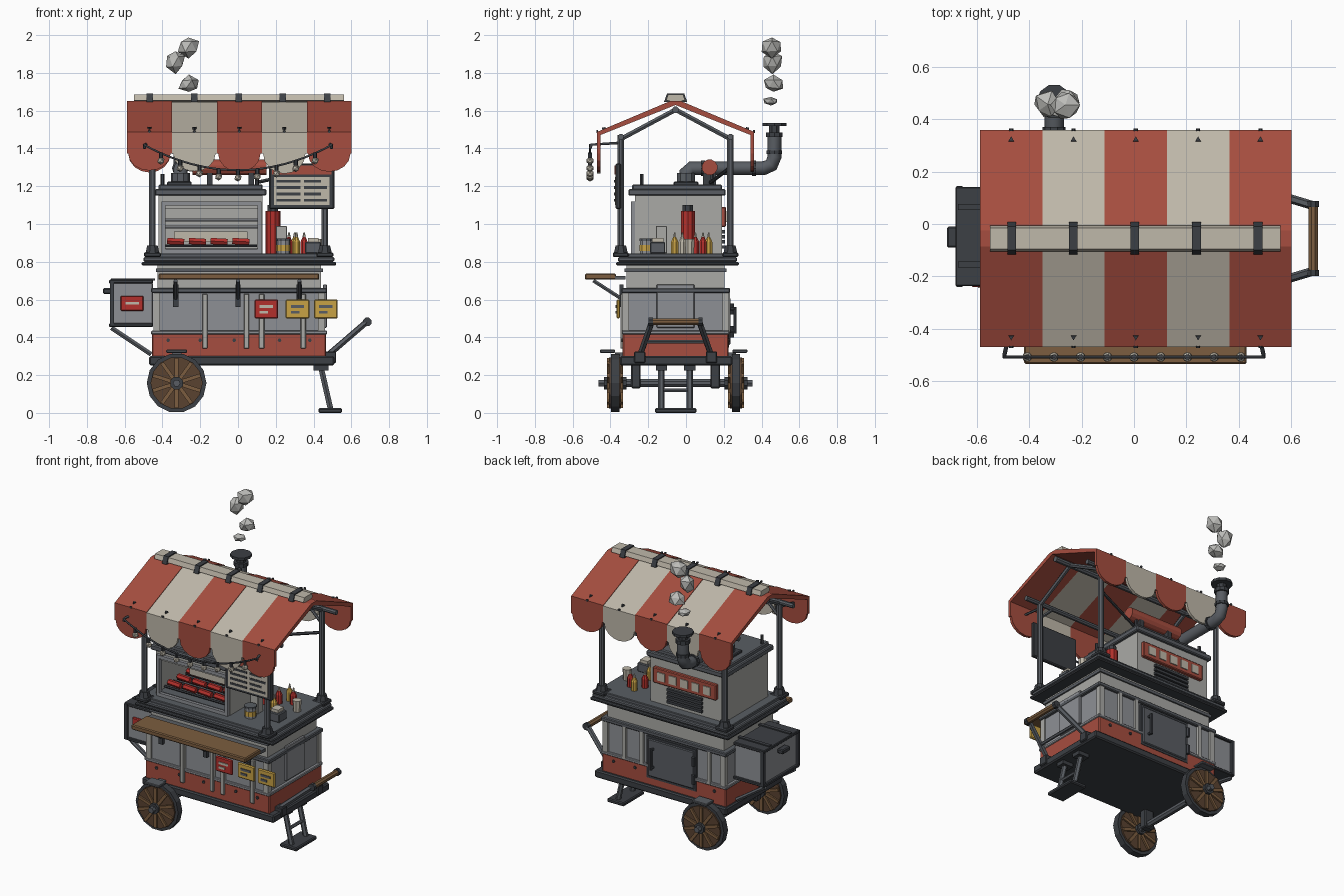
import bpy, bmesh, random
from math import pi, sin, cos
from mathutils import Vector, Matrix

random.seed(4)
COL = dict(red=(.38, .075, .05), cream=(.52, .48, .40), dark=(.045, .05, .058), slate=(.10, .11, .125),
           steel=(.27, .28, .30), light=(.40, .40, .38), wood=(.20, .11, .05), wood2=(.10, .055, .03),
           yellow=(.58, .36, .06), hot=(.45, .03, .025), smoke=(.5, .5, .48))
MATS = {}
for k, c in COL.items():
    MATS[k] = bpy.data.materials.new(k)
    MATS[k].diffuse_color = (*c, 1)


def finish(name, bm, mat, bevel=0):
    if bevel:
        bmesh.ops.bevel(bm, geom=bm.edges[:], offset=bevel, segments=1, affect='EDGES')
    bmesh.ops.recalc_face_normals(bm, faces=bm.faces[:])
    me = bpy.data.meshes.new(name)
    bm.to_mesh(me)
    bm.free()
    me.materials.append(MATS[mat])
    ob = bpy.data.objects.new(name, me)
    bpy.context.collection.objects.link(ob)
    return ob


def box(name, x0, x1, y0, y1, z0, z1, mat, bevel=0):
    bm = bmesh.new()
    m = Matrix.Translation(((x0+x1)/2, (y0+y1)/2, (z0+z1)/2)) @ Matrix.Diagonal((x1-x0, y1-y0, z1-z0, 1))
    bmesh.ops.create_cube(bm, size=1, matrix=m)
    return finish(name, bm, mat, bevel)


def rod(name, a, b, r, mat, n=8, r2=None):
    a, b = Vector(a), Vector(b)
    bm = bmesh.new()
    m = Matrix.Translation((a+b)/2) @ (b-a).to_track_quat('Z', 'Y').to_matrix().to_4x4() @ Matrix.Rotation(pi/n, 4, 'Z')
    bmesh.ops.create_cone(bm, cap_ends=True, segments=n, radius1=r, radius2=r if r2 is None else r2,
                          depth=(b-a).length, matrix=m)
    return finish(name, bm, mat)


def prism(name, pts, axis, a0, a1, mat):
    bm = bmesh.new()
    put = {'x': lambda p, a: (a, p[0], p[1]), 'y': lambda p, a: (p[0], a, p[1])}[axis]
    f = bm.faces.new([bm.verts.new(put(p, a0)) for p in pts])
    ext = bmesh.ops.extrude_face_region(bm, geom=[f])['geom']
    d = Vector((a1-a0, 0, 0)) if axis == 'x' else Vector((0, a1-a0, 0))
    bmesh.ops.translate(bm, vec=d, verts=[v for v in ext if isinstance(v, bmesh.types.BMVert)])
    return finish(name, bm, mat)


def tube(name, pts, r, mat, res=2):
    cu = bpy.data.curves.new(name, 'CURVE')
    cu.dimensions, cu.bevel_depth, cu.bevel_resolution, cu.use_fill_caps = '3D', r, res, True
    sp = cu.splines.new('POLY')
    sp.points.add(len(pts)-1)
    for p, c in zip(sp.points, pts):
        p.co = (*c, 1)
    cu.materials.append(MATS[mat])
    ob = bpy.data.objects.new(name, cu)
    bpy.context.collection.objects.link(ob)


def ring(name, x0, x1, y0, y1, z0, z1, w, mat):  # picture frame facing -y / +y
    box(name, x0, x1, y0, y1, z1-w, z1, mat)
    box(name, x0, x1, y0, y1, z0, z0+w, mat)
    for a in (x0, x1-w):
        box(name, a, a+w, y0, y1, z0+w, z1-w, mat)


C = -.055  # y centre of the cart
# chassis and lower body
box('chassis', -.47, .51, -.35, .245, .25, .30, 'dark', .008)
box('red_skirt', -.455, .467, -.335, .225, .29, .42, 'red', .006)
box('skirt_trim', -.46, .472, -.34, .23, .415, .435, 'steel', .004)
box('body', -.44, .452, -.325, .215, .42, .65, 'steel')
box('body_trim', -.46, .472, -.342, .232, .635, .662, 'slate', .005)
box('body_upper', -.425, .44, -.315, .205, .66, .78, 'light')
box('upper_trim', -.435, .45, -.325, .215, .745, .765, 'slate')
for x in (-.37, -.2, -.02, .22, .38):
    for y in (-.337, .227):
        rod('skirt_rivet', (x, y-.005, .385), (x, y+.005, .385), .01, 'dark', 6)
for x in (-.43, .442):
    for y in (-.32, .21):
        box('corner_post', x-.018, x+.018, y-.018, y+.018, .43, .64, 'light')
for x in (-.175, .045, .125, .345):
    box('front_slat', x-.014, x+.014, -.348, -.32, .34, .63, 'light', .004)
for x in (-.33, .17, .3):
    box('back_slat', x-.012, x+.012, .2, .232, .42, .64, 'light')
box('right_panel', .45, .47, -.155, .045, .45, .68, 'steel', .004)
# back door
box('back_door', -.22, .12, .21, .235, .36, .61, 'slate', .005)
ring('door_frame', -.235, .135, .21, .228, .345, .625, .015, 'dark')
rod('door_handle', (.08, .26, .42), (.08, .26, .56), .01, 'dark', 6)
for z in (.43, .55):
    rod('handle_stub', (.08, .23, z), (.08, .262, z), .009, 'dark', 6)
    rod('door_hinge', (-.225, .243, z-.03), (-.225, .243, z+.03), .012, 'dark', 6)
# hanging signs
for x, m, n in ((.15, 'hot', 'cream'), (.315, 'yellow', 'slate'), (.465, 'yellow', 'slate')):
    box('sign_plate', x-.063, x+.063, -.368, -.35, .5, .6, m, .006)
    box('sign_bar', x-.035, x+.035, -.373, -.366, .555, .57, n)
    box('sign_bar', x-.035, x+.01, -.373, -.366, .525, .54, n)
# counter
box('counter_base', -.51, .52, -.37, .28, .78, .80, 'dark', .006)
box('counter_mid', -.50, .51, -.36, .27, .80, .825, 'slate', .006)
box('counter_top', -.48, .49, -.345, .25, .82, .845, 'slate', .004)
# fold-out shelf
box('front_shelf', -.42, .43, -.535, -.37, .705, .738, 'wood', .006)
for x in (-.33, 0, .325):
    rod('shelf_strut', (x, -.49, .70), (x, -.335, .60), .011, 'slate', 6)
    box('strut_plate', x-.014, x+.014, -.352, -.33, .56, .68, 'dark')
box('shelf_hinge', -.42, .43, -.375, -.32, .705, .725, 'slate')
# side box
box('side_box', -.665, -.45, -.225, .13, .465, .69, 'steel', .006)
for z in (.455, .685):
    box('side_box_rim', -.682, -.45, -.237, .142, z, z+.02, 'dark', .004)
for y in (-.23, .135):
    box('side_box_edge', -.678, -.656, y-.011, y+.011, .46, .7, 'dark')
    rod('side_bracket', (-.67, y*.85, .45), (-.46, y*.85, .31), .014, 'slate', 6)
for y in (-.155, .065):
    box('lid_strap', -.672, -.44, y-.012, y+.012, .70, .712, 'dark')
box('side_latch', -.715, -.67, -.09, -.01, .63, .66, 'dark', .006)
box('side_label', -.622, -.50, -.24, -.22, .54, .62, 'hot', .005)
box('label_bar', -.595, -.525, -.244, -.236, .575, .588, 'cream')
# wheels
for s in (-1, 1):
    y = C + s*.32
    rod('tyre', (-.325, y-.022, .158), (-.325, y+.022, .158), .158, 'dark', 14)
    rod('wheel_disc', (-.325, y-.032, .158), (-.325, y+.032, .158), .138, 'wood2', 14)
    for i in range(10):
        bm = bmesh.new()
        m = (Matrix.Translation((-.325, y, .158)) @ Matrix.Rotation(i*pi/5, 4, 'Y') @ Matrix.Translation((0, 0, .08))
             @ Matrix.Diagonal((.02, .085, .105, 1)))
        bmesh.ops.create_cube(bm, size=1, matrix=m)
        finish('wheel_spoke', bm, 'wood')
    rod('wheel_hub', (-.325, y-.06, .158), (-.325, y+.06, .158), .036, 'dark', 8)
    rod('hub_cap', (-.325, y-.088, .158), (-.325, y+.088, .158), .02, 'slate', 6)
    box('wheel_guard', -.38, -.27, min(y, y+s*.06)-.02, max(y, y+s*.06), .318, .335, 'slate', .004)
    box('guard_arm', -.35, -.3, y-.1*(s > 0), y+.1*(s < 0), .29, .32, 'slate')
    box('axle_hanger', -.36, -.29, C+s*.21-.025, C+s*.21+.025, .13, .27, 'dark', .006)
rod('axle', (-.325, C-.33, .158), (-.325, C+.33, .158), .022, 'slate')
# parking stand
for y in (C-.075, C+.075):
    rod('stand_leg', (.435, y, .26), (.49, y, .02), .017, 'slate', 6)
    box('stand_mount', .40, .48, y-.03, y+.03, .225, .255, 'dark')
rod('stand_brace', (.467, C-.075, .12), (.467, C+.075, .12), .011, 'slate', 6)
box('stand_foot', .425, .55, C-.11, C+.11, 0, .025, 'dark', .006)
# push handle
for s in (-1, 1):
    rod('handle_arm', (.47, C+s*.19, .30), (.685, C+s*.125, .485), .017, 'slate', 6)
    box('handle_mount', .45, .52, C+s*.19-.03, C+s*.19+.03, .265, .325, 'dark', .005)
    rod('grip_end', (.685, C+s*.12, .482), (.685, C+s*.143, .482), .024, 'dark')
rod('handle_brace', (.56, C-.165, .377), (.56, C+.165, .377), .011, 'slate', 6)
rod('handle_grip', (.685, C-.125, .482), (.685, C+.125, .482), .019, 'wood')
# oven: open front
box('oven_back', -.42, .13, .16, .19, .84, 1.16, 'light')
for x in (-.42, .105):
    box('oven_side', x, x+.025, -.27, .16, .84, 1.16, 'light')
box('oven_floor', -.395, .105, -.27, .16, .84, .87, 'slate')
box('oven_fascia', -.395, .105, -.27, -.25, 1.08, 1.16, 'light')
ring('oven_frame', -.405, .125, -.29, -.262, .845, 1.12, .022, 'steel')
box('oven_roof', -.44, .15, -.305, .21, 1.15, 1.185, 'slate', .006)
box('oven_roof_cap', -.42, .13, -.285, .19, 1.18, 1.21, 'slate', .006)
for x, y in ((-.4, -.235), (.1, -.235), (.1, .14), (-.4, .14)):
    rod('roof_peg', (x, y, 1.2), (x, y, 1.265), .011, 'dark', 6)
for i in range(8):
    y = -.22+i*.045
    rod('grill_bar', (-.39, y, .885), (.1, y, .885), .008, 'dark', 6)
for i in range(4):
    for j in range(3):
        x = -.33+i*.115
        rod('sausage', (x-.045, -.2+j*.1, .91), (x+.045, -.2+j*.1, .905), .019, 'hot', 6)
box('warming_shelf', -.34, .05, .02, .15, .94, .955, 'cream')
box('front_guard', -.34, .05, -.03, -.01, .905, .96, 'cream')
for z in (.985, 1.02):
    rod('inner_rail', (-.395, .0, z), (.105, .0, z), .009, 'steel', 6)
# oven back panel and louvres
box('menu_panel', -.37, .10, .185, .212, .985, 1.09, 'red', .005)
for i in range(5):
    x = -.305+i*.085
    box('panel_window', x-.027, x+.027, .205, .218, 1.01, 1.065, 'cream')
for i in range(4):
    box('louvre', -.26, .0, .185, .207, .87+i*.027, .887+i*.027, 'dark')
# flue
box('flue_base', -.375, -.245, -.065, .065, 1.205, 1.225, 'dark', .005)
rod('flue_collar', (-.305, 0, 1.22), (-.305, 0, 1.27), .05, 'slate', 10)
tube('flue_pipe', [(-.305, 0, 1.22), (-.305, 0, 1.27), (-.305, .03, 1.295), (-.305, .41, 1.295),
                   (-.305, .452, 1.312), (-.305, .468, 1.355), (-.305, .468, 1.48)], .037, 'slate')
for y in (.09, .36):
    rod('flue_band', (-.305, y-.01, 1.295), (-.305, y+.01, 1.295), .044, 'dark', 10)
rod('flue_band', (-.305, .468, 1.37), (-.305, .468, 1.39), .043, 'dark', 10)
rod('flue_mouth', (-.305, .468, 1.46), (-.305, .468, 1.485), .046, 'dark', 10)
rod('flue_neck', (-.305, .468, 1.48), (-.305, .468, 1.52), .03, 'dark')
rod('flue_cap', (-.305, .468, 1.518), (-.305, .468, 1.536), .066, 'dark', 10)
rod('red_tank', (-.24, .125, 1.30), (.15, .125, 1.30), .042, 'red', 12)
for x in (-.15, .07):
    box('tank_cradle', x-.015, x+.015, .09, .16, 1.2, 1.27, 'dark')
# smoke puffs
for x, y, z, r, h in ((-.30, .45, 1.65, .043, .6), (-.26, .463, 1.74, .055, .85), (-.33, .457, 1.86, .055, 1.1),
                      (-.262, .455, 1.94, .058, 1)):
    bm = bmesh.new()
    bmesh.ops.create_icosphere(bm, subdivisions=1, radius=r)
    for v in bm.verts:
        k = random.uniform(.8, 1.15)
        v.co = Vector((x+v.co.x*k, y+v.co.y*k, min(z+v.co.z*k*h, 2)))
    finish('smoke_puff', bm, 'smoke')
# posts and awning frame
for x in (-.453, .46):
    for s in (-1, 1):
        y = C+s*.29
        box('post_foot', x-.045, x+.045, y-.042, y+.042, .825, .85, 'dark', .006)
        rod('post_socket', (x, y, .845), (x, y, .885), .04, 'dark', 8, .03)
        rod('post', (x, y, .84), (x, y, 1.47), .019, 'slate')
        rod('rafter', (x, y, 1.45), (x, C, 1.605), .014, 'slate', 6)
        rod('knee_brace', (x, y, 1.36), (x-.1*(1 if x > 0 else -1), y, 1.455), .01, 'slate', 6)
for s in (-1, 1):
    rod('eave_pole', (-.56, C+s*.29, 1.462), (.57, C+s*.29, 1.462), .016, 'slate')
rod('ridge_pole', (-.57, C, 1.605), (.58, C, 1.605), .018, 'slate')
rod('roof_brace', (.1, .13, 1.22), (.46, .235, 1.30), .01, 'dark', 6)
# striped awning with scalloped valances
W = 1.19/5
for i in range(5):
    x0 = -.588+i*W
    x1, m, d = x0+W, ('red', 'cream')[i % 2], (0, .004)[i % 2]
    prism('awning_stripe', [(C-.415, 1.488-d), (C-.03, 1.65-d), (C+.03, 1.65-d), (C+.415, 1.488-d), (C+.405, 1.468),
                            (C, 1.63), (C-.405, 1.468)], 'x', x0, x1, m)
    for s in (-1, 1):
        xc, drop = (x0+x1)/2, .1+random.uniform(-.012, .006)
        arc = [(xc+.112*cos(t*pi/8), 1.372-drop*sin(t*pi/8)) for t in range(9)]
        ys = C+s*.415
        prism('valance', [(x0, 1.488-d), (x0, 1.372)] + arc[::-1] + [(x1, 1.372), (x1, 1.488-d)],
              'y', ys, ys-s*.018, m)
        rod('awning_stud', (xc, C+s*.375, 1.495), (xc, C+s*.378, 1.512), .012, 'dark', 3)
        rod('valance_stud', (xc, ys-.004, 1.49), (xc, ys+.004, 1.49), .008, 'dark', 6)
prism('ridge_cap', [(C-.05, 1.655), (C-.04, 1.685), (C+.04, 1.685), (C+.05, 1.655), (C, 1.645)], 'x', -.55, .56, 'cream')
for i in range(5):
    x = -.467+i*.235
    prism('ridge_band', [(C-.062, 1.645), (C-.045, 1.692), (C+.045, 1.692), (C+.062, 1.645)], 'x', x-.017, x+.017, 'dark')
# string lights
wire = [(t*.05, -.508, 1.285+.135*(t/10)**2) for t in range(-10, 11)]
tube('light_wire', wire, .006, 'dark', 1)
for s in (-1, 1):
    tube('light_arm', [(s*.46, -.345, 1.43), (s*.495, -.50, 1.42), (s*.495, -.508, 1.40)], .008, 'dark', 1)
for i in range(9):
    x = (i-4)*.102
    z = 1.285+.135*(x/.5)**2
    rod('bulb_socket', (x, -.508, z+.004), (x, -.508, z-.025), .011, 'dark', 6)
    bm = bmesh.new()
    bmesh.ops.create_icosphere(bm, subdivisions=1, radius=.021, matrix=Matrix.Translation((x, -.508, z-.04)))
    finish('bulb', bm, 'cream')
# price board
box('board', .165, .51, -.372, -.345, 1.08, 1.32, 'dark', .006)
box('board_header', .18, .495, -.378, -.37, 1.262, 1.31, 'red')
box('board_sheet', .19, .485, -.377, -.37, 1.10, 1.25, 'cream')
for i in range(4):
    z = 1.118+i*.034
    box('board_line', .205, .33, -.38, -.375, z, z+.014, 'dark')
    box('board_line', .35, .47-.03*(i % 2), -.38, -.375, z, z+.014, 'dark')
# condiments on the counter
rod('red_canister', (.185, .01, .845), (.185, .01, 1.07), .039, 'hot', 10)
rod('canister_cap', (.185, .01, 1.07), (.185, .01, 1.10), .03, 'dark', 8)
for x, y, m in ((.31, -.06, 'yellow'), (.27, .05, 'hot'), (.35, .09, 'hot'), (.30, .12, 'yellow'), (.25, -.02, 'cream')):
    rod('bottle', (x, y, .845), (x, y, .905), .021, m, 8)
    rod('bottle_neck', (x, y, .905), (x, y, .93), .021, m, 8, .009)
    rod('bottle_tip', (x, y, .93), (x, y, .955), .009, 'cream', 6, .004)
rod('jar', (.24, -.21, .845), (.24, -.21, .91), .036, 'steel', 10)
rod('jar_label', (.24, -.21, .858), (.24, -.21, .89), .038, 'yellow', 10)
rod('jar_lid', (.24, -.21, .91), (.24, -.21, .922), .039, 'slate', 10)
box('napkin_box', .355, .44, -.19, -.11, .845, .905, 'slate', .005)
box('napkins', .37, .425, -.18, -.12, .90, .925, 'cream')
rod('cup_stack', (.425, .02, .845), (.425, .02, .92), .024, 'cream', 8, .028)
box('tissue_box', .2, .26, -.21+.05, -.13+.03, .845, .99, 'light', .004)
